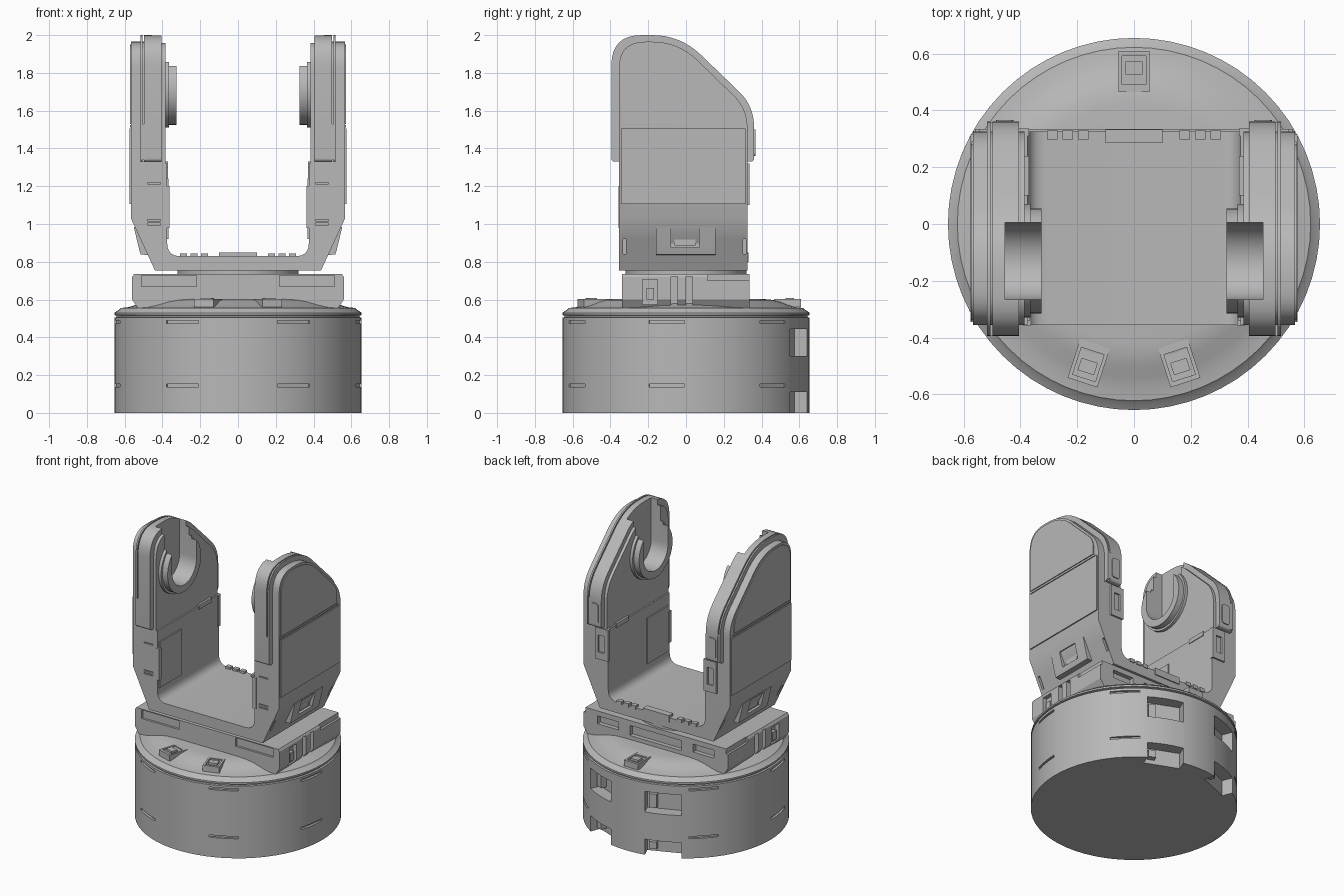
import bpy, bmesh
from math import radians, sin, cos, pi
from mathutils import Vector, Matrix

if "Cube" in bpy.data.objects:
    bpy.data.objects.remove(bpy.data.objects["Cube"], do_unlink=True)

grey = bpy.data.materials.new("plain_grey")
grey.use_nodes = True
grey.diffuse_color = (0.48, 0.48, 0.48, 1)
grey.node_tree.nodes["Principled BSDF"].inputs["Base Color"].default_value = grey.diffuse_color


def finish(name, bm):
    bmesh.ops.recalc_face_normals(bm, faces=bm.faces)
    mesh = bpy.data.meshes.new(name)
    bm.to_mesh(mesh)
    bm.free()
    mesh.materials.append(grey)
    obj = bpy.data.objects.new(name, mesh)
    bpy.context.collection.objects.link(obj)
    return obj


def rounded(corners, steps=8):
    """Turn (u, v, radius) corners into an outline with curved corners."""
    out, n = [], len(corners)
    for i, (u, v, r) in enumerate(corners):
        p = Vector((u, v))
        if not r:
            out.append((u, v))
            continue
        a = p + (Vector(corners[i - 1][:2]) - p).normalized() * r
        b = p + (Vector(corners[(i + 1) % n][:2]) - p).normalized() * r
        for k in range(steps + 1):
            t = k / steps
            out.append(tuple(a * (1 - t) ** 2 + p * 2 * t * (1 - t) + b * t * t))
    return out


def prism(name, outline, axis, lo, hi):
    """Extrude a flat outline along one axis."""
    place = {"x": lambda u, v, w: (w, u, v),
             "y": lambda u, v, w: (u, w, v),
             "z": lambda u, v, w: (u, v, w)}[axis]
    bm = bmesh.new()
    ends = [[bm.verts.new(place(u, v, w)) for u, v in outline] for w in (lo, hi)]
    n = len(outline)
    for end in ends:
        bm.faces.new(end)
    for i in range(n):
        j = (i + 1) % n
        bm.faces.new((ends[0][i], ends[0][j], ends[1][j], ends[1][i]))
    return finish(name, bm)


def box(name, x0, x1, y0, y1, z0, z1, turn=0):
    obj = prism(name, [(x0, y0), (x1, y0), (x1, y1), (x0, y1)], "z", z0, z1)
    obj.data.transform(Matrix.Rotation(radians(turn), 4, "Z"))
    return obj


def lathe(name, profile, segments=64):
    bm = bmesh.new()
    verts = [bm.verts.new((r, 0, z)) for r, z in profile]
    edges = [bm.edges.new(pair) for pair in zip(verts, verts[1:])]
    bmesh.ops.spin(bm, geom=verts + edges, cent=(0, 0, 0), axis=(0, 0, 1),
                   angle=2 * pi, steps=segments)
    bmesh.ops.remove_doubles(bm, verts=bm.verts, dist=0.0001)
    return finish(name, bm)


def apply(obj, mod):
    bpy.context.view_layer.objects.active = obj
    bpy.ops.object.modifier_apply(modifier=mod.name)


def cut(obj, *cutters, operation="DIFFERENCE"):
    for c in cutters:
        c.hide_render = True
        mod = obj.modifiers.new("cut", "BOOLEAN")
        mod.operation, mod.solver, mod.object = operation, "EXACT", c
        apply(obj, mod)
        bpy.data.objects.remove(c, do_unlink=True)
    return obj


def mirror(obj):
    mod = obj.modifiers.new("mirror", "MIRROR")
    mod.use_mirror_merge = False
    apply(obj, mod)
    return obj


def disc(y, z, r, n=40):
    return [(y + r * cos(2 * pi * k / n), z + r * sin(2 * pi * k / n)) for k in range(n)]


# Round base with a lip and a low dome
base = lathe("base", [(0, 0), (.655, 0), (.655, .505), (.642, .507), (.642, .515),
                      (.655, .518), (.655, .53), (.632, .545), (.622, .555), (.58, .56),
                      (.54, .572), (.5, .588), (.46, .598), (.42, .602), (0, .603)])
for turn in (27, 81, 135, -27, -81, -135):
    for z in (.145, .48):
        cut(base, box("slot_cutter", -.095, .095, -.7, -.637, z - .008, z + .008, turn))
for turn in (-22, 22):
    for z0, z1 in ((-.02, .11), (.3, .445)):
        cut(base, box("window_cutter", -.12, .12, .57, .7, z0, z1, turn))
        box("window_block", .05, .1, .56, .61, max(z0, .01) + .02, z1 - .03, turn)

# Latches on the dome
for turn, y in ((18, -.515), (-18, -.515), (180, -.537)):
    latch = box("dome_latch", -.055, .055, y - .072, y + .072, .56, .602, turn)
    cut(latch, box("latch_cutter", -.042, .042, y - .055, y + .045, .594, .65, turn))
    box("latch_tab", -.03, .03, y - .035, y + .01, .57, .608, turn)

# Platform under the fork
platform = prism("platform", [(-.53, .555), (.53, .555), (.56, .6), (.56, .72), (.55, .735),
                              (-.55, .735), (-.56, .72), (-.56, .6)], "y", -.34, .335)
cut(platform, box("back_cutter", -.2, .2, .305, .4, .63, .7))
for s in (-1, 1):
    def side_box(x0, x1, *rest):
        return box("platform_cutter", min(s * x0, s * x1), max(s * x0, s * x1), *rest)
    cut(platform,
        side_box(.22, .51, -.4, -.325, .668, .728),
        side_box(.29, .45, .305, .4, .645, .7),
        side_box(.53, .7, -.23, -.15, .575, .705),
        side_box(.52, .7, -.08, -.045, .57, .722),
        side_box(.52, .7, .0, .035, .57, .722),
        side_box(.545, .7, .115, .4, .7, .8))
mirror(box("platform_clip", .52, .553, -.21, -.17, .6, .66))
lathe("turntable", [(0, .73), (.32, .73), (.32, .757), (0, .757)])

# Fork: front outline trimmed by the side outline
half = [(.385, 2.1, 0), (.385, 1.32, 0), (.375, 1.32, 0), (.375, .83, .07)]
outer = [(.44, .755, 0), (.567, 1.03, 0), (.567, 2.1, 0)]
front = ([(-x, z, r) for x, z, r in outer[::-1]][::1] + outer + half
         + [(-x, z, r) for x, z, r in half[::-1]])
fork = prism("fork", rounded(front), "y", -.5, .5)
side = rounded([(-.355, .7, 0), (-.355, 1.965, .14), (-.04, 1.965, .14),
                (.325, 1.61, .1), (.325, .7, 0)])
cut(fork, prism("side_cutter", side, "x", -1, 1), operation="INTERSECT")


def cradle_cutter():
    bowl = [(-.13 + .135 * cos(a), 1.71 + .135 * sin(a))
            for a in (pi + pi * k / 20 for k in range(21))]
    return prism("cradle_cutter", bowl + [(.005, 2.2), (-.265, 2.2)], "x", .2, .455)


cut(fork, mirror(cradle_cutter()))
for y in (-.325, .31):
    cut(fork, mirror(box("vent_cutter", .45, .54, y - .008, y + .008, .84, .92)))
for z in (1.0, 1.02, 1.215):
    cut(fork, mirror(box("line_cutter", .41, .48, -.4, -.345, z - .004, z + .004)))

# Edge bands wrapping the upper arms, split by a thin groove
rim = rounded([(-.395, 1.33, .02), (-.395, 2, .16), (-.03, 2, .15),
               (.36, 1.625, .11), (.36, 1.33, .02)])
for name, x0, x1 in (("inner_band", .405, .498), ("outer_band", .506, .517)):
    mirror(cut(prism(name, rim, "x", x0, x1), cradle_cutter()))
mirror(box("band_foot", .49, .51, -.394, .359, 1.34, 1.53))

# Outer side panels
mirror(prism("upper_panel", rounded([(-.34, 1.53, 0), (-.34, 1.95, .13), (-.045, 1.95, .13),
                                     (.28, 1.635, .06), (.28, 1.53, 0)]), "x", .56, .573))
mirror(box("middle_panel", .56, .575, -.345, .315, 1.105, 1.505))
mirror(box("panel_strip", .56, .572, -.345, .29, 1.512, 1.523))

# Cradle rings
for name, r, x0, x1 in (("cradle_ring", .185, .325, .375), ("cradle_flange", .2, .365, .4)):
    mirror(cut(prism(name, disc(-.13, 1.71, r), "x", x0, x1), cradle_cutter()))

# Sockets on the sloped lower sides
socket = prism("socket", [(.44, .835), (.515, .838), (.522, .86), (.552, .985), (.44, .985)],
               "y", -.16, .155)
cut(socket, box("socket_cutter", .505, .7, -.08, .07, .875, .978))
mirror(socket)
mirror(box("socket_plug", .48, .515, -.06, .05, .885, .965))

# Inner front plates and guide bars
mirror(box("inner_plate", .367, .385, -.34, -.1, .92, 1.24))
mirror(box("guide_bar", .362, .39, -.357, -.33, .98, 1.2))

# Back plates and clips on the arms
plate = box("back_plate", .37, .47, .31, .337, 1.1, 1.32)
cut(plate, box("plate_cutter", .4, .445, .325, .4, 1.15, 1.27))
mirror(plate)
mirror(prism("back_clip", rounded([(.425, 1.36, .02), (.485, 1.36, .02), (.485, 1.5, .02),
                                   (.425, 1.5, .02)], 4), "y", .34, .367))
mirror(box("inner_rail", .37, .41, .1, .24, 1.3, 1.33))

# Teeth and ledge along the back of the fork floor
for x in (.16, .215, .27):
    mirror(box("floor_tooth", x, x + .037, .298, .33, .82, .845))
box("floor_ledge", -.1, .1, .285, .332, .8, .848)

# Smooth shading with sharp edges kept
bpy.ops.object.select_all(action="DESELECT")
for obj in bpy.context.scene.objects:
    if obj.type == "MESH" and obj.data.materials and obj.data.materials[0] == grey:
        obj.select_set(True)
        bpy.context.view_layer.objects.active = obj
bpy.ops.object.shade_smooth_by_angle(angle=radians(30))
